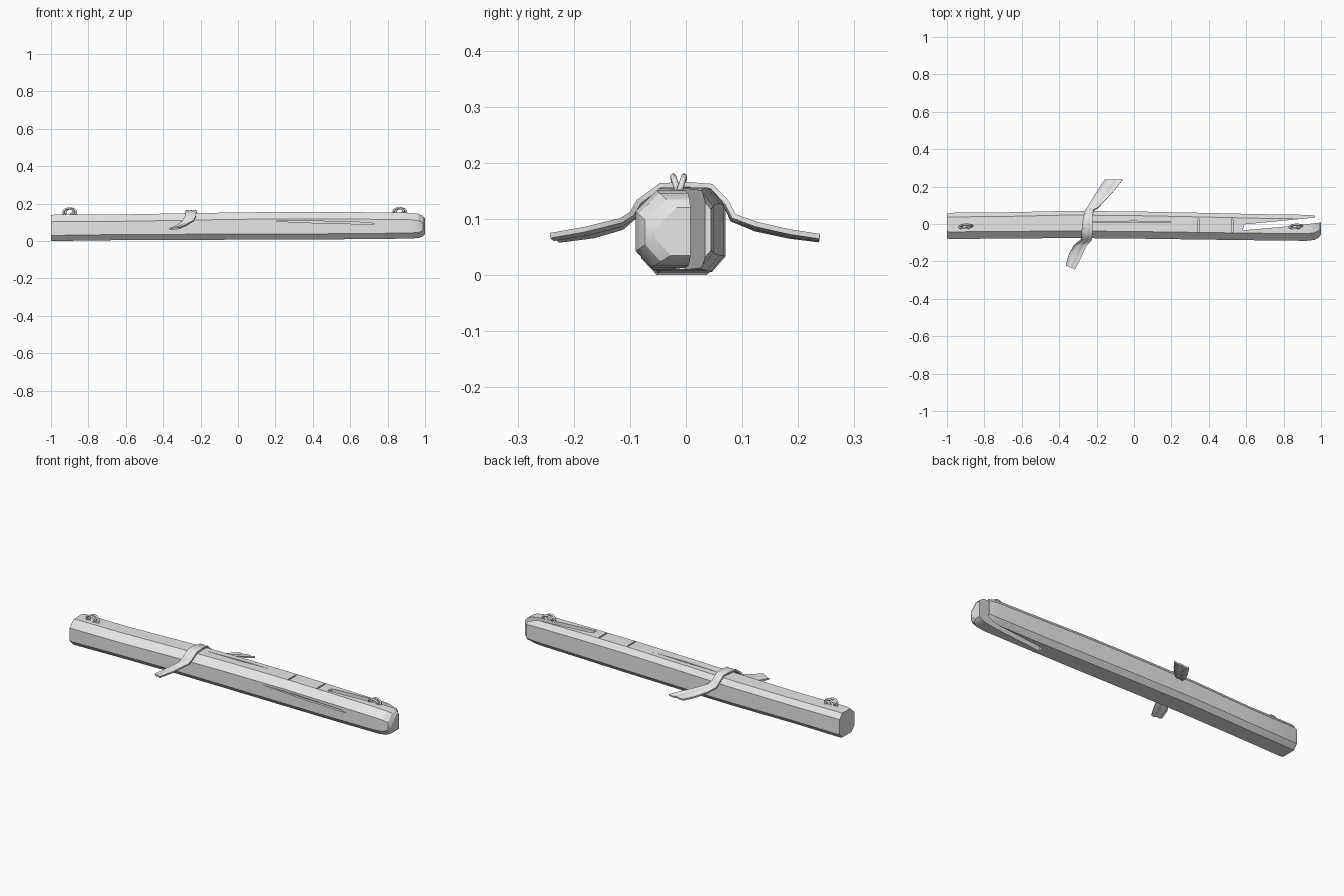
import bpy, bmesh, math
from mathutils import Vector

if "Cube" in bpy.data.objects:
    bpy.data.objects.remove(bpy.data.objects["Cube"])

grey = bpy.data.materials.new("weathered grey")
grey.diffuse_color = (0.8, 0.8, 0.8, 1)
grey.use_nodes = True
grey.node_tree.nodes["Principled BSDF"].inputs["Base Color"].default_value = grey.diffuse_color


def make(name, bm, mat=grey):
    bmesh.ops.recalc_face_normals(bm, faces=bm.faces)
    me = bpy.data.meshes.new(name)
    bm.to_mesh(me)
    bm.free()
    ob = bpy.data.objects.new(name, me)
    bpy.context.collection.objects.link(ob)
    me.materials.append(mat)
    return ob


def loft(name, sections):
    """Skin closed cross-sections and cap both ends."""
    bm = bmesh.new()
    rings = [[bm.verts.new(p) for p in s] for s in sections]
    n = len(rings[0])
    for a, b in zip(rings, rings[1:]):
        for i in range(n):
            j = (i + 1) % n
            bm.faces.new((a[i], a[j], b[j], b[i]))
    bm.faces.new(rings[0])
    bm.faces.new(rings[-1])
    return make(name, bm)


def smooth(ob, angle):
    bpy.ops.object.select_all(action='DESELECT')
    ob.select_set(True)
    bpy.context.view_layer.objects.active = ob
    bpy.ops.object.shade_smooth_by_angle(angle=math.radians(angle))


# Hewn beam: x, front y, back y, bottom z, top z
def beam_section(x, y0, y1, z0, z1):
    pts = [(y0, z0 + .03), (y0, z1 - .037), (y0 + .038, z1), (y1 - .022, z1),
           (y1, z1 - .028), (y1, z0 + .027), (y1 - .023, z0), (y0 + .028, z0)]
    return [(x, y, z) for y, z in pts]


beam = loft("beam", [beam_section(*s) for s in [
    (-1.0, -.077, .056, .001, .138), (-.985, -.08, .06, .0, .141),
    (-.7, -.078, .062, .004, .141), (-.35, -.075, .07, .006, .147),
    (0, -.078, .067, .007, .153), (.35, -.083, .06, .008, .156),
    (.65, -.087, .053, .01, .154), (.92, -.09, .049, .013, .151),
    (.965, -.085, .045, .016, .146), (.988, -.073, .041, .024, .135),
    (1.0, -.055, .036, .035, .12)]])


# Cutters for the split, the cracks and the notches
def cutter(name, outline, axis, lo, hi):
    """Prism: outline in the plane normal to axis, from lo to hi."""
    def put(u, v, d):
        return (u, v, d) if axis == 'Z' else (u, d, v)
    ob = loft(name, [[put(u, v, d) for u, v in outline] for d in (lo, hi)])
    ob.hide_render = True
    ob.hide_viewport = True
    mod = beam.modifiers.new(name, 'BOOLEAN')
    mod.operation = 'DIFFERENCE'
    mod.solver = 'EXACT'
    mod.object = ob
    return ob


cutters = [
    cutter("split_cutter", [(.58, -.034), (.83, -.012), (1.05, .014),
                            (1.05, .1), (.968, .1), (.968, .034), (.59, -.002)], 'Z', -.1, .3),
    cutter("top_crack_cutter", [(-.23, .012), (0, .007), (.2, .012), (0, .015)], 'Z', .14, .3),
    cutter("side_crack_cutter", [(.2, .106), (.45, .095), (.74, .09), (.7, .099),
                                 (.45, .106)], 'Y', -.2, -.072),
]
for k, x in enumerate((.345, .525)):
    cutters.append(cutter("notch_cutter_%d" % k, [(x - .004, -.043), (x + .004, -.043),
                          (x + .004, .028), (x - .004, .028)], 'Z', .145, .3))
bpy.context.view_layer.update()
mesh = bpy.data.meshes.new_from_object(beam.evaluated_get(bpy.context.evaluated_depsgraph_get()))
beam.modifiers.clear()
beam.data = mesh
for c in cutters:
    bpy.data.objects.remove(c)
smooth(beam, 25)

# Cloth strap draped over the beam: left x, right x, y, z, tilt, thickness
strap_rows = [(-.365, -.315, -.232, .066, .006), (-.348, -.283, -.17, .075, .01),
              (-.322, -.255, -.115, .09, .012), (-.30, -.238, -.096, .105, .006),
              (-.283, -.226, -.083, .13, .0), (-.28, -.222, -.045, .158, .0),
              (-.278, -.222, .0, .160, .0), (-.268, -.222, .045, .157, .0),
              (-.262, -.216, .072, .128, .0), (-.25, -.195, .084, .102, .004),
              (-.228, -.155, .125, .086, .006), (-.192, -.10, .185, .073, .005),
              (-.155, -.06, .238, .066, .003)]
strap_sections = []
N = 8
for k, (x0, x1, y, z, tilt) in enumerate(strap_rows):
    a, b = strap_rows[max(k - 1, 0)], strap_rows[min(k + 1, len(strap_rows) - 1)]
    tang = Vector((0, b[2] - a[2], b[3] - a[3])).normalized()
    nor = Vector((0, -tang.z, tang.y))
    skew = -.02 if k in (0, 1) else 0
    top, bot = [], []
    for i in range(N + 1):
        t = i / N
        p = Vector((x0 + (x1 - x0) * t, y + skew * (t - .5), z + tilt * (t - .5)))
        fold = .002 * math.cos(t * math.pi * 4)
        top.append(p + nor * (.004 + fold))
        bot.append(p + nor * (-.005 + fold))
    strap_sections.append(top + bot[::-1])
strap = loft("strap", strap_sections)
smooth(strap, 50)


# Cord loops tied at both ends
def cord(name, points, radius=.0055):
    cu = bpy.data.curves.new(name, 'CURVE')
    cu.dimensions = '3D'
    cu.bevel_depth = radius
    cu.bevel_resolution = 2
    cu.resolution_u = 4
    cu.use_fill_caps = True
    sp = cu.splines.new('NURBS')
    sp.points.add(len(points) - 1)
    for p, co in zip(sp.points, points):
        p.co = (*co, 1)
    sp.use_endpoint_u = True
    sp.order_u = 3
    cu.materials.append(grey)
    ob = bpy.data.objects.new(name, cu)
    bpy.context.collection.objects.link(ob)


for label, cx, cz in (("left", -.9, .153), ("right", .865, .155)):
    for side in (-1, 1):
        pts = []
        for i in range(11):
            a = math.radians(205 - 25 * i)
            h = max(math.sin(a), -.5)
            pts.append((cx + side * .006 + .029 * math.cos(a),
                        -.013 + side * (.003 + .007 * h), cz + .021 * h))
        cord("%s_cord_loop_%s" % (label, "back" if side > 0 else "front"), pts)
    cord(label + "_cord_tail", [(cx + .005, -.013, cz - .016), (cx + .012, -.012, cz),
                                (cx + .03, -.01, cz + .004), (cx + .036, -.009, cz - .014)])
